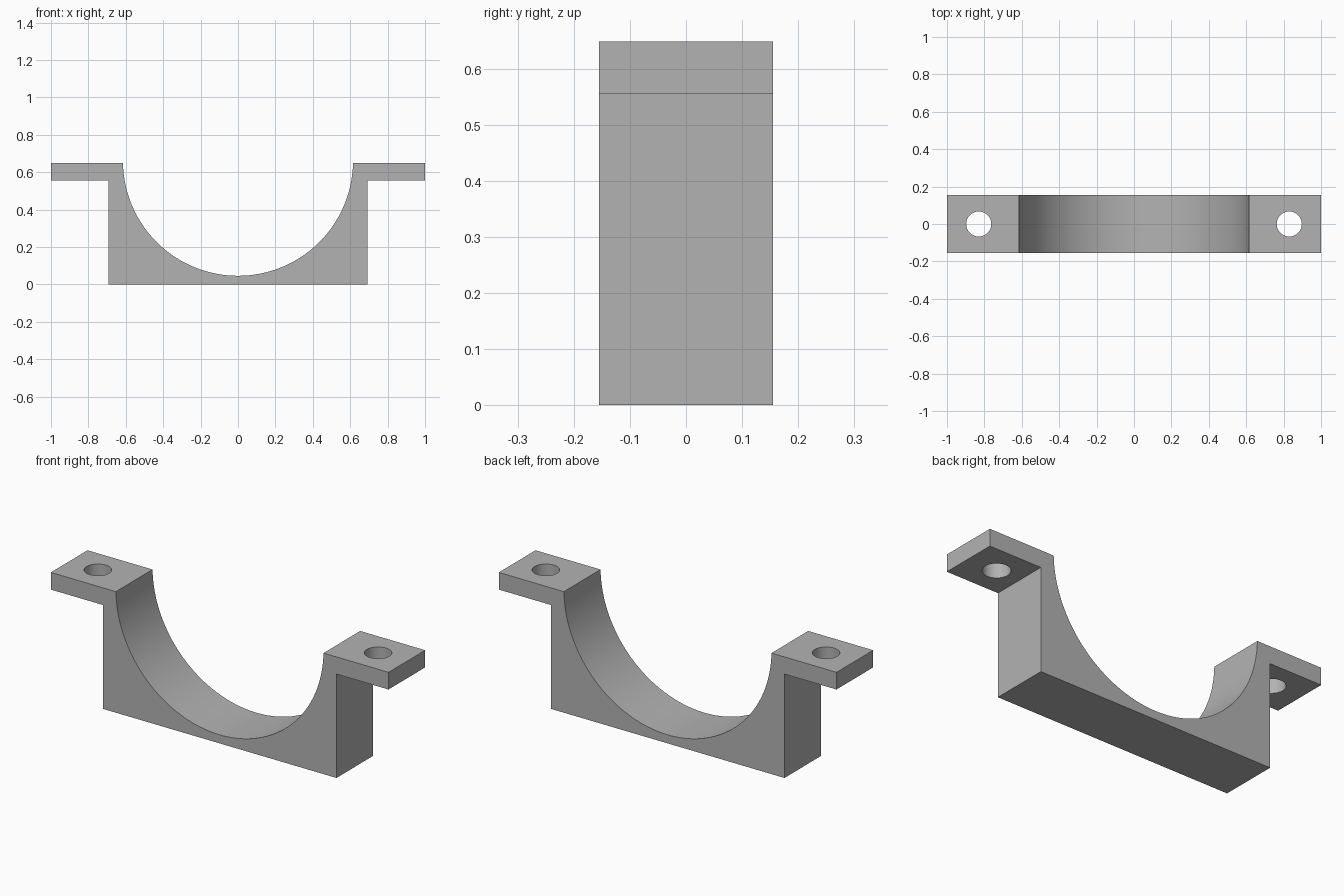
import bpy
import bmesh
from math import asin, cos, pi, radians, sin

cube = bpy.data.objects.get("Cube")
if cube:
    bpy.data.objects.remove(cube, do_unlink=True)

# Main dimensions
TOP, LEDGE = 0.648, 0.556
BODY, HALF_DEPTH = 0.692, 0.155
RADIUS, CENTRE_Z = 0.615, 0.661
HOLE_X, HOLE_R = 0.83, 0.067
STEPS = 64

grey = bpy.data.materials.new("light grey")
grey.use_nodes = True
colour = (0.45, 0.45, 0.45, 1)
grey.diffuse_color = colour
grey.node_tree.nodes["Principled BSDF"].inputs["Base Color"].default_value = colour

# Saddle profile: stepped outside, then the round cradle from right to left
outline = [(-1, TOP), (-1, LEDGE), (-BODY, LEDGE), (-BODY, 0),
           (BODY, 0), (BODY, LEDGE), (1, LEDGE), (1, TOP)]
dip = asin((CENTRE_Z - TOP) / RADIUS)
for i in range(STEPS + 1):
    a = -dip - (pi - 2 * dip) * i / STEPS
    outline.append((RADIUS * cos(a), CENTRE_Z + RADIUS * sin(a)))

bm = bmesh.new()
face = bm.faces.new([bm.verts.new((x, -HALF_DEPTH, z)) for x, z in outline])
side = bmesh.ops.extrude_face_region(bm, geom=[face])
moved = [v for v in side["geom"] if isinstance(v, bmesh.types.BMVert)]
bmesh.ops.translate(bm, verts=moved, vec=(0, 2 * HALF_DEPTH, 0))
bmesh.ops.recalc_face_normals(bm, faces=bm.faces)
mesh = bpy.data.meshes.new("saddle_bracket")
bm.to_mesh(mesh)
bm.free()
mesh.materials.append(grey)
bracket = bpy.data.objects.new("saddle_bracket", mesh)
bpy.context.collection.objects.link(bracket)

# Screw holes through both flanges
for name, x in (("right", -HOLE_X), ("left", HOLE_X)):
    bpy.ops.mesh.primitive_cylinder_add(vertices=48, radius=HOLE_R, depth=0.3,
                                        location=(x, 0, (TOP + LEDGE) / 2))
    cutter = bpy.context.object
    cutter.name = name + "_hole_cutter"
    cutter.hide_render = True
    cutter.data.materials.append(grey)
    cut = bracket.modifiers.new(name + "_hole", "BOOLEAN")
    cut.operation = "DIFFERENCE"
    cut.solver = "EXACT"
    cut.object = cutter
    bpy.ops.object.select_all(action="DESELECT")
    bracket.select_set(True)
    bpy.context.view_layer.objects.active = bracket
    bpy.ops.object.modifier_apply(modifier=cut.name)
    bpy.data.objects.remove(cutter, do_unlink=True)

# Smooth cradle and holes, crisp corners
bpy.ops.object.shade_smooth_by_angle(angle=radians(30))
